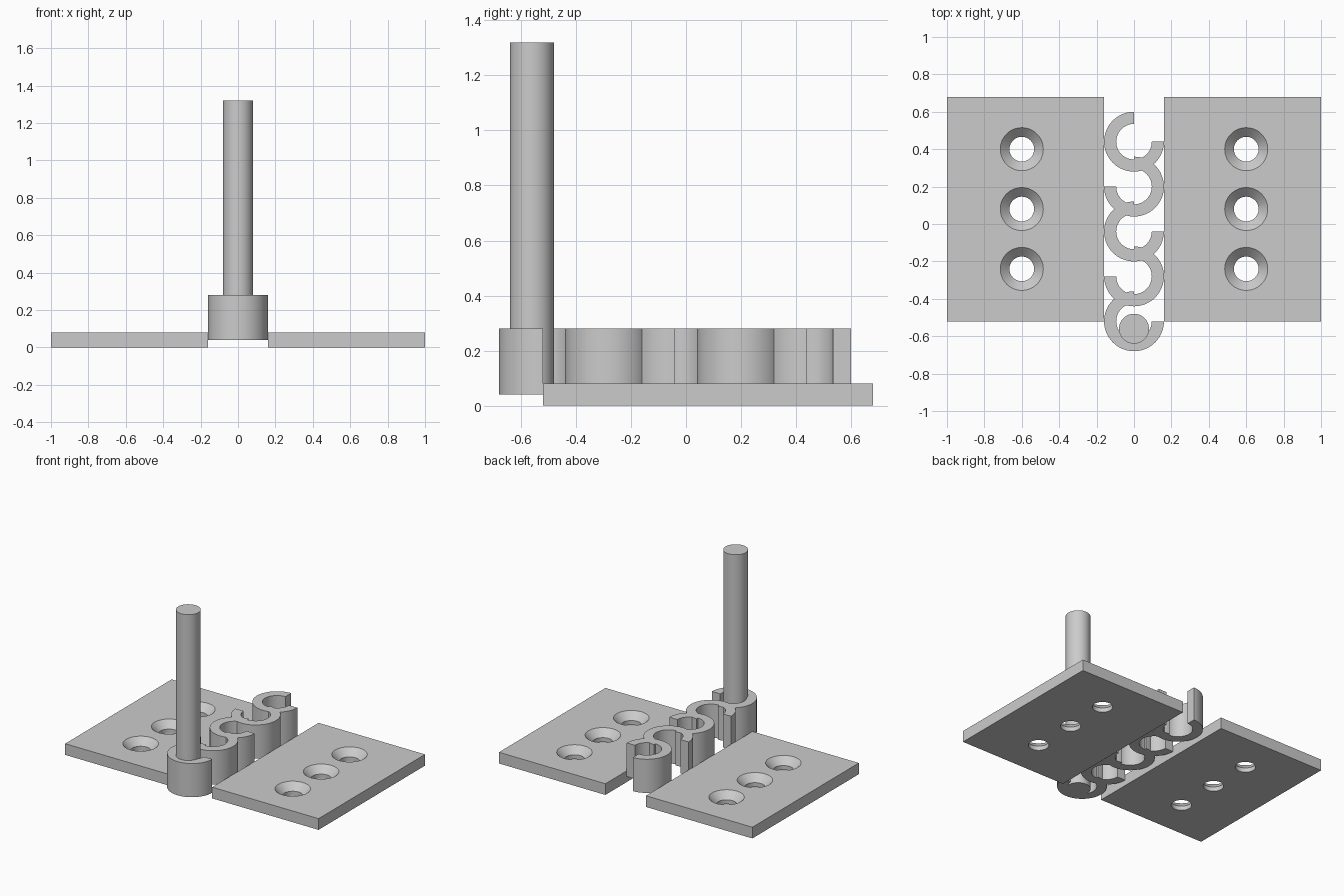
import bpy, bmesh, math
from mathutils import Matrix

cube = bpy.data.objects.get("Cube")
if cube:
    bpy.data.objects.remove(cube, do_unlink=True)

steel = bpy.data.materials.new("grey steel")
steel.use_nodes = True
colour = (0.6, 0.6, 0.6, 1)
steel.diffuse_color = colour
steel.node_tree.nodes["Principled BSDF"].inputs["Base Color"].default_value = colour


def make_object(name, bm):
    bmesh.ops.recalc_face_normals(bm, faces=bm.faces)
    mesh = bpy.data.meshes.new(name)
    bm.to_mesh(mesh)
    bm.free()
    mesh.materials.append(steel)
    obj = bpy.data.objects.new(name, mesh)
    bpy.context.collection.objects.link(obj)
    return obj


def select_only(obj):
    bpy.ops.object.select_all(action='DESELECT')
    obj.select_set(True)
    bpy.context.view_layer.objects.active = obj


def combine(obj, other, operation):
    mod = obj.modifiers.new("cut", 'BOOLEAN')
    mod.operation, mod.solver, mod.object = operation, 'EXACT', other
    select_only(obj)
    bpy.ops.object.modifier_apply(modifier=mod.name)
    bpy.data.objects.remove(other, do_unlink=True)


def smooth(obj):
    select_only(obj)
    bpy.ops.object.shade_smooth_by_angle(angle=math.radians(30))


def cylinder(bm, x, y, z0, z1, r0, r1):
    bmesh.ops.create_cone(bm, cap_ends=True, segments=64, radius1=r0, radius2=r1,
                          depth=z1 - z0, matrix=Matrix.Translation((x, y, (z0 + z1) / 2)))


def box(name, x, y, z, sx, sy, sz):
    bm = bmesh.new()
    bmesh.ops.create_cube(bm, size=1, matrix=Matrix.Translation((x, y, z))
                          @ Matrix.Diagonal((sx, sy, sz, 1)))
    return make_object(name, bm)


# Leaf plates with countersunk screw holes
for side, name in ((1, "left_leaf"), (-1, "right_leaf")):
    leaf = box(name, side * 0.58, 0.08, 0.04, 0.84, 1.2, 0.08)
    for y in (0.4, 0.08, -0.24):
        bm = bmesh.new()
        cylinder(bm, side * 0.6, y, -0.05, 0.1, 0.066, 0.066)
        combine(leaf, make_object("drill", bm), 'DIFFERENCE')
        bm = bmesh.new()
        cylinder(bm, side * 0.6, y, 0.03, 0.09, 0.065, 0.125)
        combine(leaf, make_object("countersink", bm), 'DIFFERENCE')
    smooth(leaf)


# Open knuckles: three-quarter rings that alternate sides along the hinge line
def knuckle(y, side, outer=0.16, inner=0.095, steps=48):
    bm = bmesh.new()
    angles = [math.pi / 2 + 1.5 * math.pi * i / steps for i in range(steps + 1)]
    outline = [(outer, a) for a in angles] + [(inner, a) for a in reversed(angles)]
    face = bm.faces.new([bm.verts.new((side * r * math.cos(a), y + r * math.sin(a), 0.04))
                         for r, a in outline])
    top = bmesh.ops.extrude_face_region(bm, geom=[face])["geom"]
    bmesh.ops.translate(bm, vec=(0, 0, 0.24),
                        verts=[v for v in top if isinstance(v, bmesh.types.BMVert)])
    return make_object("knuckles", bm)


knuckles = knuckle(0.44, 1)
for i in range(1, 5):
    combine(knuckles, knuckle(0.44 - 0.24 * i, (-1) ** i), 'UNION')
smooth(knuckles)

# Hinge pin standing in the front knuckle
bm = bmesh.new()
cylinder(bm, 0, -0.56, 0.04, 1.32, 0.08, 0.08)
smooth(make_object("hinge_pin", bm))
